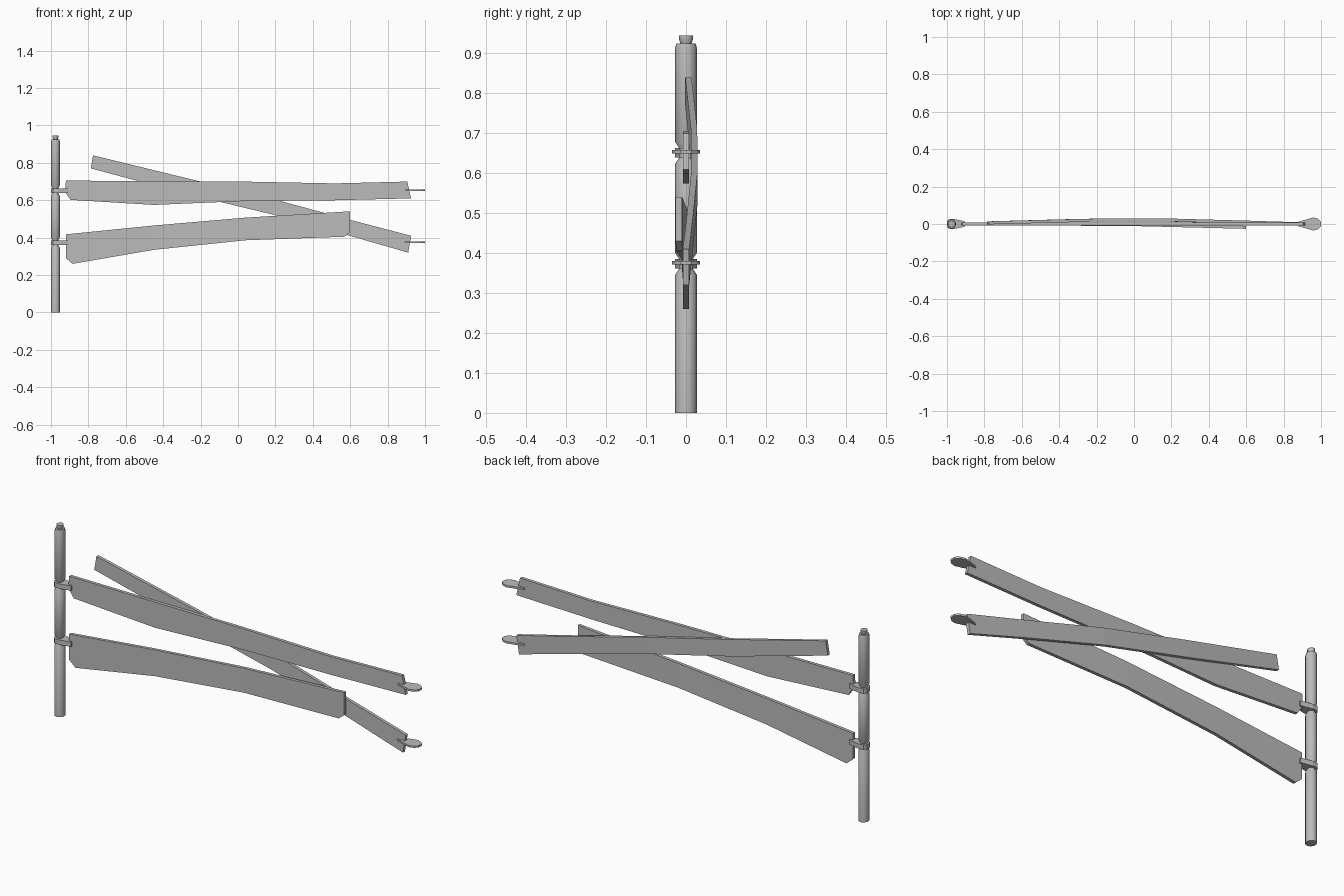
import bpy, bmesh, math

cube = bpy.data.objects.get("Cube")
if cube:
    bpy.data.objects.remove(cube, do_unlink=True)

grey = bpy.data.materials.new("plain grey")
grey.use_nodes = True
grey.diffuse_color = (0.5, 0.5, 0.5, 1)
grey.node_tree.nodes["Principled BSDF"].inputs["Base Color"].default_value = (0.5, 0.5, 0.5, 1)


def loft(name, rings):
    """Skin a closed solid over equal-length rings of points."""
    bm = bmesh.new()
    loops = [[bm.verts.new(p) for p in ring] for ring in rings]
    n = len(loops[0])
    for a, b in zip(loops, loops[1:]):
        for i in range(n):
            j = (i + 1) % n
            bm.faces.new((a[i], a[j], b[j], b[i]))
    bm.faces.new(loops[0])
    bm.faces.new(loops[-1])
    bmesh.ops.recalc_face_normals(bm, faces=bm.faces)
    mesh = bpy.data.meshes.new(name)
    bm.to_mesh(mesh)
    bm.free()
    mesh.materials.append(grey)
    obj = bpy.data.objects.new(name, mesh)
    bpy.context.collection.objects.link(obj)
    return obj


def plank(name, stations, t=0.008):
    """Each station: top x, top z, bottom x, bottom z, centre y."""
    loft(name, [[(xt, y - t, zt), (xt, y + t, zt), (xb, y + t, zb), (xb, y - t, zb)]
                for xt, zt, xb, zb, y in stations])


def flat_plate(name, half, z0, z1):
    """Horizontal plate from a half outline mirrored in y."""
    outline = half + [(x, -y) for x, y in reversed(half)]
    loft(name, [[(x, y, z) for x, y in outline] for z in (z0, z1)])


def turned(name, profile, x=-0.976, sides=10):
    """Turned post section from (radius, z) pairs."""
    angles = [math.tau * (i + 0.5) / sides for i in range(sides)]
    obj = loft(name, [[(x + 0.9 * r * math.cos(a), r * math.sin(a), z) for a in angles]
                      for r, z in profile])
    bpy.context.view_layer.objects.active = obj
    obj.select_set(True)
    bpy.ops.object.shade_smooth_by_angle(angle=math.radians(40))
    obj.select_set(False)


# Post with two grooves for the hinges and a flared tip
R, G = 0.027, 0.017
profile = [(R, 0)]
for z in (0.373, 0.651):
    profile += [(R, z - 0.027), (G, z - 0.012), (G, z + 0.012), (R, z + 0.027)]
profile += [(R, 0.915), (0.024, 0.925), (0.014, 0.925), (0.018, 0.937), (0.018, 0.945)]
turned("post", profile)

# Planks
plank("upper_plank", [
    (-0.92, 0.705, -0.925, 0.645, 0), (-0.90, 0.705, -0.895, 0.602, 0),
    (-0.45, 0.702, -0.45, 0.575, 0), (0.02, 0.70, 0.02, 0.595, 0),
    (0.52, 0.69, 0.52, 0.60, 0), (0.905, 0.70, 0.925, 0.61, 0)])
plank("lower_plank", [
    (-0.92, 0.418, -0.92, 0.29, 0), (-0.89, 0.421, -0.885, 0.26, 0),
    (-0.45, 0.465, -0.45, 0.335, 0), (0.04, 0.507, 0.04, 0.386, -0.004),
    (0.57, 0.539, 0.57, 0.405, -0.017), (0.60, 0.541, 0.60, 0.43, -0.018)])
plank("diagonal_plank", [
    (-0.775, 0.84, -0.787, 0.77, 0.006), (-0.25, 0.712, -0.27, 0.633, 0.020),
    (0.20, 0.603, 0.18, 0.525, 0.021), (0.60, 0.495, 0.58, 0.415, 0.010),
    (0.925, 0.41, 0.91, 0.32, 0)])

# Hinge straps around the post and paddle latches at the free end
strap = [(-1.0, 0.012), (-0.99, 0.025), (-0.965, 0.027), (-0.905, 0.015)]
latch = [(0.88, 0.012), (0.92, 0.024), (0.96, 0.035), (0.985, 0.028), (1.0, 0.012)]
for side, z in (("lower", 0.373), ("upper", 0.651)):
    flat_plate(side + "_hinge", strap, z - 0.012, z + 0.012)
    flat_plate(side + "_latch", latch, z - 0.002, z + 0.007)
